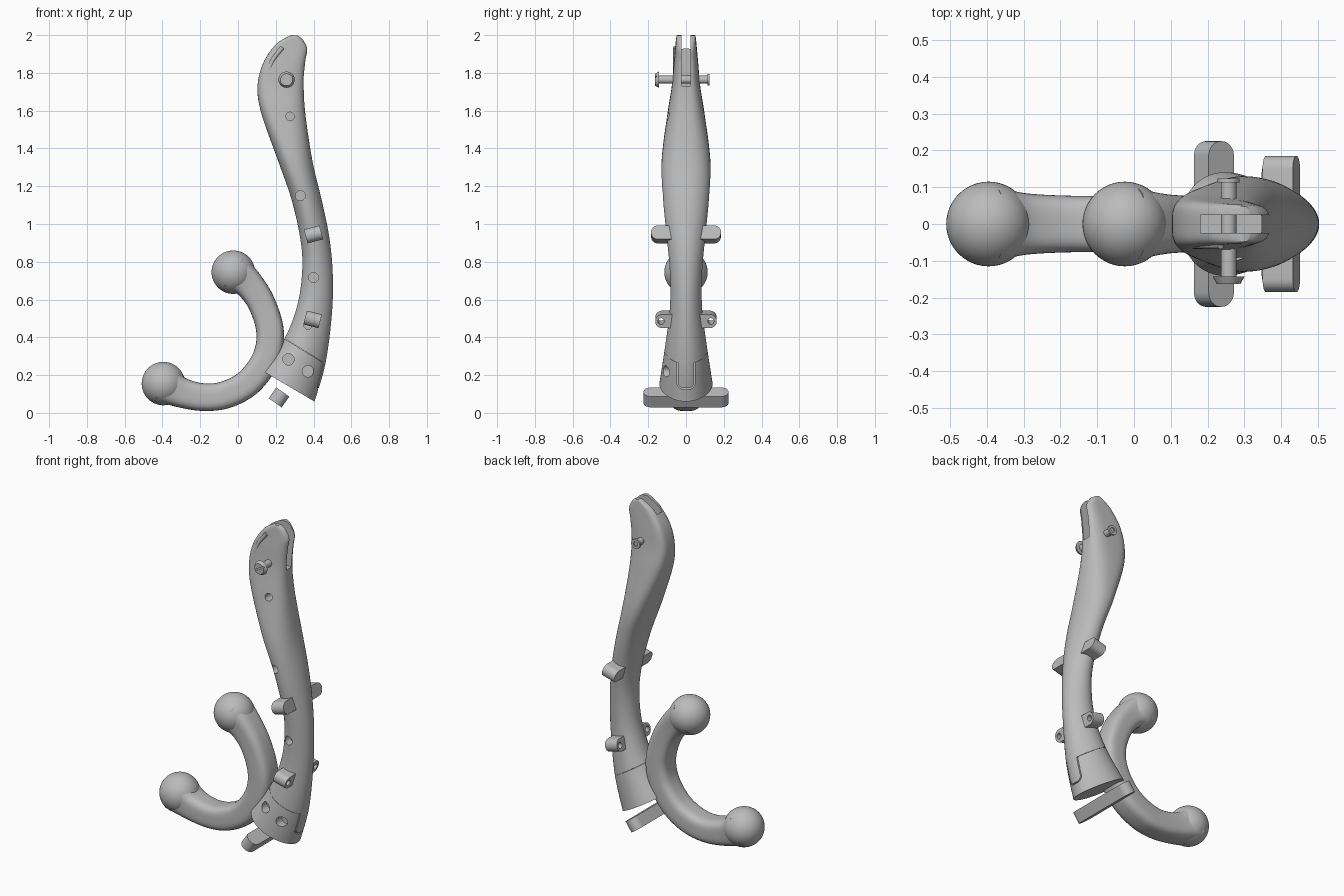
import bpy, bmesh, math
from mathutils import Vector, Matrix

if "Cube" in bpy.data.objects:
    bpy.data.objects.remove(bpy.data.objects["Cube"])

grey = bpy.data.materials.new("plain grey")
grey.use_nodes = True
grey.diffuse_color = (0.5, 0.5, 0.5, 1)
grey.node_tree.nodes["Principled BSDF"].inputs["Base Color"].default_value = (0.5, 0.5, 0.5, 1)


def finish(name, bm, matrix=None):
    bmesh.ops.recalc_face_normals(bm, faces=bm.faces)
    me = bpy.data.meshes.new(name)
    bm.to_mesh(me)
    bm.free()
    if matrix:
        me.transform(matrix)
    ob = bpy.data.objects.new(name, me)
    bpy.context.collection.objects.link(ob)
    me.materials.append(grey)
    return ob


def activate(ob):
    bpy.ops.object.select_all(action='DESELECT')
    ob.select_set(True)
    bpy.context.view_layer.objects.active = ob


def smooth(ob):
    activate(ob)
    bpy.ops.object.shade_smooth_by_angle(angle=math.radians(35))


def boolean(ob, cutter, operation='DIFFERENCE'):
    activate(ob)
    mod = ob.modifiers.new("cut", 'BOOLEAN')
    mod.operation, mod.object, mod.solver = operation, cutter, 'EXACT'
    bpy.ops.object.modifier_apply(modifier=mod.name)


def cut(ob, *cutters):
    for c in cutters:
        boolean(ob, c)
        bpy.data.objects.remove(c)


def spline(rows, steps, start=0, end=None):
    """Catmull-Rom interpolation through rows of numbers."""
    end = len(rows) - 1 if end is None else end
    out = []
    for i in range(start, end):
        a, b, c, d = (rows[min(max(i + k, 0), len(rows) - 1)] for k in (-1, 0, 1, 2))
        for s in range(steps):
            t = s / steps
            out.append([0.5 * (2 * q + (r - p) * t + (2 * p - 5 * q + 4 * r - w) * t * t
                               + (3 * q - p - 3 * r + w) * t ** 3) for p, q, r, w in zip(a, b, c, d)])
    return out + [list(rows[end])]


def power(v, e):
    return math.copysign(abs(v) ** e, v)


def loft(name, sections, egg=0.0, n=48):
    """Each section: left x, left z, right x, right z, half depth, squareness."""
    bm = bmesh.new()
    rings = []
    for lx, lz, rx, rz, w, e in sections:
        ring = []
        for k in range(n):
            a = 2 * math.pi * (k + 0.5) / n
            c, s = power(math.cos(a), e), power(math.sin(a), e)
            ring.append(bm.verts.new((lx + (rx - lx) * (1 + c) / 2,
                                      w * s * (1 - egg * math.cos(a)),
                                      lz + (rz - lz) * (1 + c) / 2)))
        rings.append(ring)
    for p, q in zip(rings, rings[1:]):
        for k in range(n):
            bm.faces.new((p[k], p[(k + 1) % n], q[(k + 1) % n], q[k]))
    bm.faces.new(rings[0])
    bm.faces.new(rings[-1])
    return finish(name, bm)


def prism(name, outline, depth, matrix):
    """Extrude a flat outline symmetrically along its local z."""
    bm = bmesh.new()
    face = bm.faces.new([bm.verts.new((x, y, -depth / 2)) for x, y in outline])
    ext = bmesh.ops.extrude_face_region(bm, geom=[face])
    bmesh.ops.translate(bm, vec=(0, 0, depth),
                        verts=[v for v in ext["geom"] if isinstance(v, bmesh.types.BMVert)])
    return finish(name, bm, matrix)


def rounded(w, h, r, n=8):
    return [(sx * (w / 2 - r) + r * math.cos(a), sy * (h / 2 - r) + r * math.sin(a))
            for q, (sx, sy) in enumerate(((1, 1), (-1, 1), (-1, -1), (1, -1)))
            for a in [(q + k / n) * math.pi / 2 for k in range(n + 1)]]


def rod(name, x, z, r, y0, y1, r2=None):
    bm = bmesh.new()
    bmesh.ops.create_cone(bm, cap_ends=True, segments=32, radius1=r,
                          radius2=r if r2 is None else r2, depth=abs(y1 - y0))
    rot = Matrix.Rotation(math.pi / 2 * (1 if y1 < y0 else -1), 4, 'X')
    return finish(name, bm, Matrix.Translation((x, (y0 + y1) / 2, z)) @ rot)


def box(name, x0, x1, y0, y1, z0, z1):
    bm = bmesh.new()
    bmesh.ops.create_cube(bm, size=1)
    return finish(name, bm, Matrix.Translation(((x0 + x1) / 2, (y0 + y1) / 2, (z0 + z1) / 2))
                  @ Matrix.Diagonal((x1 - x0, y1 - y0, z1 - z0, 1)))


# Handle and cuff share one lofted spine
spine = [(.125, .225, .405, .06, .14, 1), (.246, .394, .463, .26, .112, 1),
         (.315, .574, .497, .52, .085, 1), (.34, .76, .502, .73, .085, 1),
         (.33, .92, .485, .92, .1, 1), (.283, 1.13, .445, 1.12, .12, .95),
         (.21, 1.34, .395, 1.33, .128, .85), (.125, 1.58, .357, 1.58, .098, .7),
         (.103, 1.72, .348, 1.74, .075, .6), (.13, 1.845, .357, 1.86, .064, .5),
         (.193, 1.944, .368, 1.925, .056, .5), (.25, 1.985, .345, 1.975, .052, .5),
         (.285, 2.0, .315, 1.998, .048, .5)]
handle = loft("handle", spline(spine, 6, 1), egg=.12)
lower = spline(spine, 8, 0, 1)
cuff = loft("cuff", lower[:-1] + [[a + (b - a) * .95 for a, b in zip(lower[-2], lower[-1])]], egg=.12)
tongue = loft("handle_tongue", lower, egg=.12)

# Rounded tongue of the handle let into the back of the cuff
facing_x = Matrix(((0, 0, 1, .56), (1, 0, 0, 0), (0, 1, 0, .33), (0, 0, 0, 1)))
socket = prism("socket", rounded(.096, .41, .035), .4, facing_x)
plug = prism("plug", rounded(.084, .398, .03), .39, facing_x)
cut(cuff, socket)
boolean(tongue, plug, 'INTERSECT')
bpy.data.objects.remove(plug)

# Flat cheeks either side of the fork, and the slot between its tines
edge = spline([(.27, 2.06), (.225, 1.93), (.17, 1.83), (.152, 1.7), (.185, 1.56),
               (.27, 1.42), (.43, 1.24)], 5)
cheek = [tuple(p) for p in edge] + [(.6, 1.24), (.6, 2.06)]
for side in (-1, 1):
    facing_y = Matrix(((1, 0, 0, 0), (0, 0, 1, side * .202), (0, 1, 0, 0), (0, 0, 0, 1)))
    cut(handle, prism("cheek", cheek, .3, facing_y))
cut(handle, box("slot", .18, .6, -.025, .025, 1.73, 2.1))

# Blind holes in the front
for x, z, r in ((.275, 1.57, .022), (.33, 1.15, .026), (.4, .717, .026), (.37, .465, .022)):
    cut(handle, rod("hole", x, z, r, -.3, -.03))
for x, z in ((.267, .283), (.37, .22)):
    cut(cuff, rod("hole", x, z, .03, -.3, -.06))
for ob in (handle, cuff, tongue):
    smooth(ob)

# Raised rim along the front cheek
cu = bpy.data.curves.new("cheek_rim", 'CURVE')
cu.dimensions, cu.bevel_depth, cu.use_fill_caps = '3D', .012, True
sp = cu.splines.new('POLY')
path = spline([(.235, 1.935), (.18, 1.86), (.155, 1.77), (.15, 1.68), (.165, 1.6)], 5)
sp.points.add(len(path) - 1)
for p, (x, z) in zip(sp.points, path):
    p.co = (x, -.056, z, 1)
cu.materials.append(grey)
rim = bpy.data.objects.new("cheek_rim", cu)
bpy.context.collection.objects.link(rim)

# Curved hook with a ball on each end
path = spline([(-.025, .745, .1), (.052, .687, .08), (.125, .58, .073), (.17, .43, .073),
               (.148, .29, .073), (.06, .165, .073), (-.06, .098, .073), (-.18, .083, .073),
               (-.302, .108, .08), (-.4, .155, .1)], 6)
sections = []
for i, (x, z, r) in enumerate(path):
    a, b = path[max(i - 1, 0)], path[min(i + 1, len(path) - 1)]
    d = Vector((b[0] - a[0], b[1] - a[1])).normalized() * r
    sections.append((x - d.y, z + d.x, x + d.y, z - d.x, r + .004, .6))
smooth(loft("hook", sections))
for name, x, z in (("upper_ball", -.025, .745), ("lower_ball", -.395, .155)):
    bm = bmesh.new()
    bmesh.ops.create_uvsphere(bm, u_segments=48, v_segments=24, radius=.115)
    smooth(finish(name, bm, Matrix.Translation((x, 0, z))))

# Cross bars: name, x, z, length, height, thickness, tilt, extrusion turned upright
for name, x, z, length, height, thick, tilt, upright in (
        ("upper_cross_bar", .4, .945, .37, .076, .085, -15, False),
        ("lower_cross_bar", .395, .495, .325, .075, .082, 14, False),
        ("bottom_cross_bar", .217, .082, .45, .084, .07, 35, True)):
    turn = Matrix.Rotation(math.radians(tilt), 4, 'Y')
    local = Matrix(((0, 1, 0, 0), (1, 0, 0, 0), (0, 0, 1, 0), (0, 0, 0, 1))) if upright else \
        Matrix(((0, 0, 1, 0), (1, 0, 0, 0), (0, 1, 0, 0), (0, 0, 0, 1)))
    place = Matrix.Translation((x, 0, z)) @ turn @ local
    bar = prism(name, rounded(length, height, height * .48), thick, place)
    if name.startswith("lower"):
        for side in (-1, 1):
            cut(bar, prism("eyelet", rounded(.034, .034, .0169), .3,
                           place @ Matrix.Translation((side * .132, 0, 0))))
    smooth(bar)

# Pivot screw with slotted head and socketed nut
X, Z = .257, 1.764
head = rod("screw_head", X, Z, .043, -.143, -.163, .032)
groove = box("groove", -.06, .06, -.2, -.156, -.005, .005)
groove.data.transform(Matrix.Translation((X, 0, Z)) @ Matrix.Rotation(math.radians(-30), 4, 'Y'))
cut(head, groove)
nut = rod("screw_nut", X, Z, .03, .113, .124)
cut(nut, rod("nut_socket", X, Z, .014, .117, .2))
for ob in (head, nut, rod("screw_shaft", X, Z, .021, -.145, .116)):
    smooth(ob)
